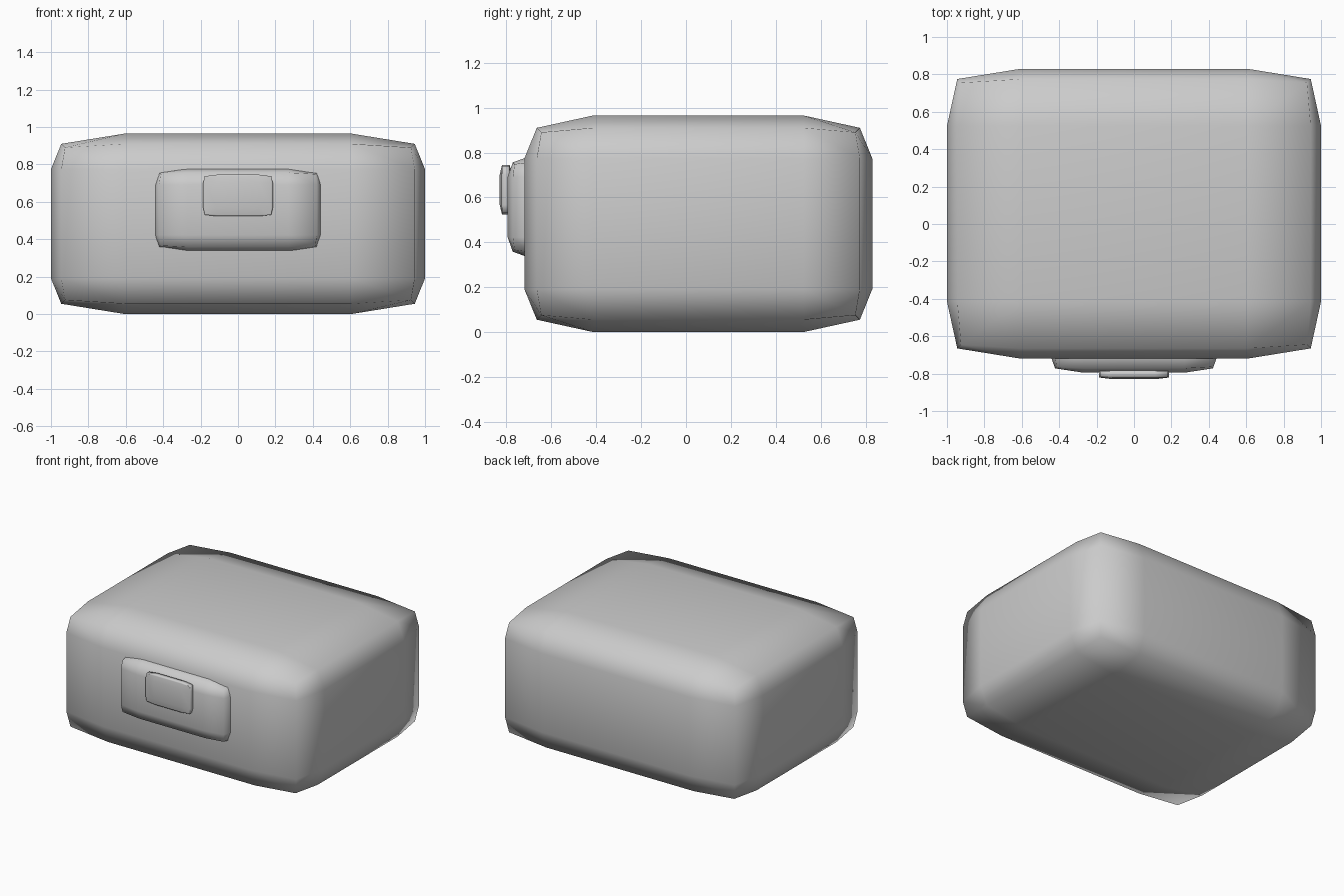
import bpy
import bmesh
from mathutils import Vector

if "Cube" in bpy.data.objects:
    bpy.data.objects.remove(bpy.data.objects["Cube"], do_unlink=True)

# Single plain grey for the whole case
grey = bpy.data.materials.new("plain_grey")
grey.use_nodes = True
colour = (0.6, 0.6, 0.6, 1)
grey.diffuse_color = colour
grey.node_tree.nodes["Principled BSDF"].inputs["Base Color"].default_value = colour

INNER = 0.605  # flat share of each face


def soft_box(name, centre, half, edge_inset, corner_inset):
    """Box with a 3x3 grid per side whose edges and corners are pulled in."""
    bm = bmesh.new()
    bmesh.ops.create_cube(bm, size=2)
    bmesh.ops.subdivide_edges(bm, edges=bm.edges[:], cuts=2, use_grid_fill=True)
    insets = {1: 0, 2: edge_inset, 3: corner_inset}
    for v in bm.verts:
        outer = [abs(c) > 0.9 for c in v.co]
        inset = insets[sum(outer)]
        v.co = Vector([
            centre[i] + (1 if v.co[i] > 0 else -1)
            * (half[i] - inset if outer[i] else half[i] * INNER)
            for i in range(3)])
    bmesh.ops.recalc_face_normals(bm, faces=bm.faces[:])
    for f in bm.faces:
        f.smooth = True
    mesh = bpy.data.meshes.new(name)
    bm.to_mesh(mesh)
    bm.free()
    mesh.materials.append(grey)
    obj = bpy.data.objects.new(name, mesh)
    bpy.context.collection.objects.link(obj)
    return obj


# Case body, latch plate set into its front, and button on the plate
soft_box("case_body", (0, 0.055, 0.4825), (1, 0.775, 0.4825), 0.055, 0.075)
soft_box("latch_plate", (0, -0.575, 0.557), (0.445, 0.22, 0.222), 0.023, 0.031)
soft_box("latch_button", (0, -0.803, 0.634), (0.186, 0.027, 0.111), 0.008, 0.012)
